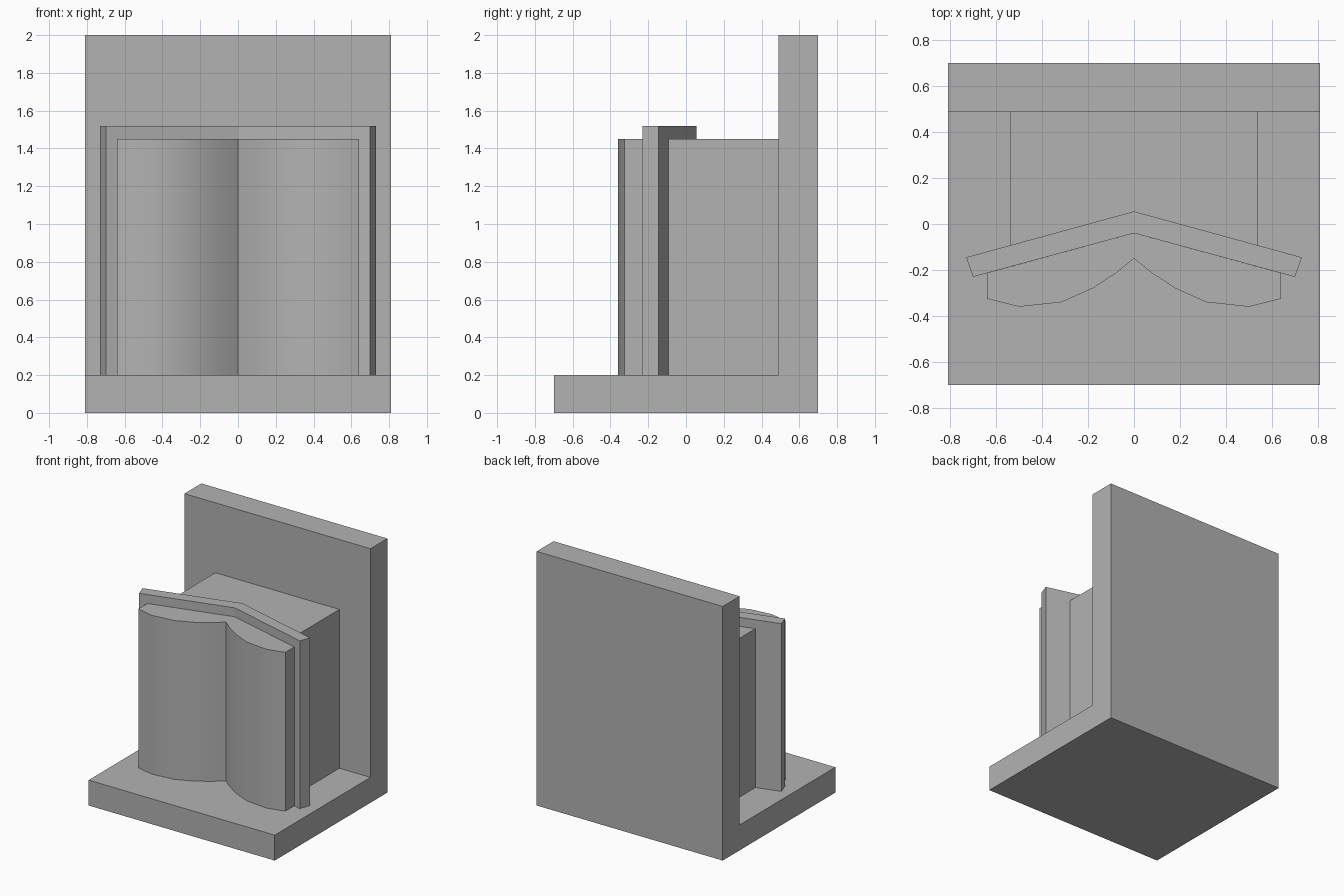
import bpy
import bmesh
import math
from mathutils import Vector

cube = bpy.data.objects.get("Cube")
if cube:
    bpy.data.objects.remove(cube, do_unlink=True)

grey = bpy.data.materials.new("stone_grey")
grey.use_nodes = True
colour = (0.448, 0.448, 0.448, 1)
grey.diffuse_color = colour
grey.node_tree.nodes["Principled BSDF"].inputs["Base Color"].default_value = colour


def prism(name, outline, sweep, smooth=False):
    """Extrude a closed 3D outline along the sweep vector."""
    bm = bmesh.new()
    face = bm.faces.new([bm.verts.new(p) for p in outline])
    result = bmesh.ops.extrude_face_region(bm, geom=[face], use_keep_orig=True)
    verts = [g for g in result["geom"] if isinstance(g, bmesh.types.BMVert)]
    bmesh.ops.translate(bm, verts=verts, vec=Vector(sweep))
    bmesh.ops.recalc_face_normals(bm, faces=bm.faces)
    mesh = bpy.data.meshes.new(name)
    bm.to_mesh(mesh)
    bm.free()
    mesh.materials.append(grey)
    obj = bpy.data.objects.new(name, mesh)
    bpy.context.collection.objects.link(obj)
    if smooth:
        bpy.ops.object.select_all(action='DESELECT')
        obj.select_set(True)
        bpy.context.view_layer.objects.active = obj
        bpy.ops.object.shade_smooth_by_angle(angle=math.radians(30))
    return obj


def mirrored(front, back, z):
    """Symmetric plan outline; both halves run from the centre outwards."""
    half = front + back[::-1]
    other = [(-x, y) for x, y in reversed(half) if x > 0]
    return [(x, y, z) for x, y in half + other]


W, FLOOR, TOP = 0.81, 0.2, 1.45

# L-shaped base with upright back slab
side = [(-0.7, 0), (0.7, 0), (0.7, 2), (0.49, 2), (0.49, FLOOR), (-0.7, FLOOR)]
prism("base_and_back", [(-W, y, z) for y, z in side], (2 * W, 0, 0))

# Support block, its front following the cover
prism("support_block",
      mirrored([(0, 0.055), (0.54, -0.093)], [(0, 0.49), (0.54, 0.49)], FLOOR),
      (0, 0, TOP - FLOOR))

# Open book cover
prism("book_cover",
      mirrored([(0, -0.04), (0.7, -0.23)], [(0, 0.055), (0.73, -0.145)], FLOOR),
      (0, 0, 1.52 - FLOOR))

# Curved page block
pages = [(0, -0.15), (0.08, -0.215), (0.18, -0.28), (0.315, -0.34),
         (0.5, -0.36), (0.64, -0.325)]
prism("book_pages", mirrored(pages, [(0, -0.04), (0.64, -0.214)], FLOOR),
      (0, 0, TOP - FLOOR), smooth=True)
